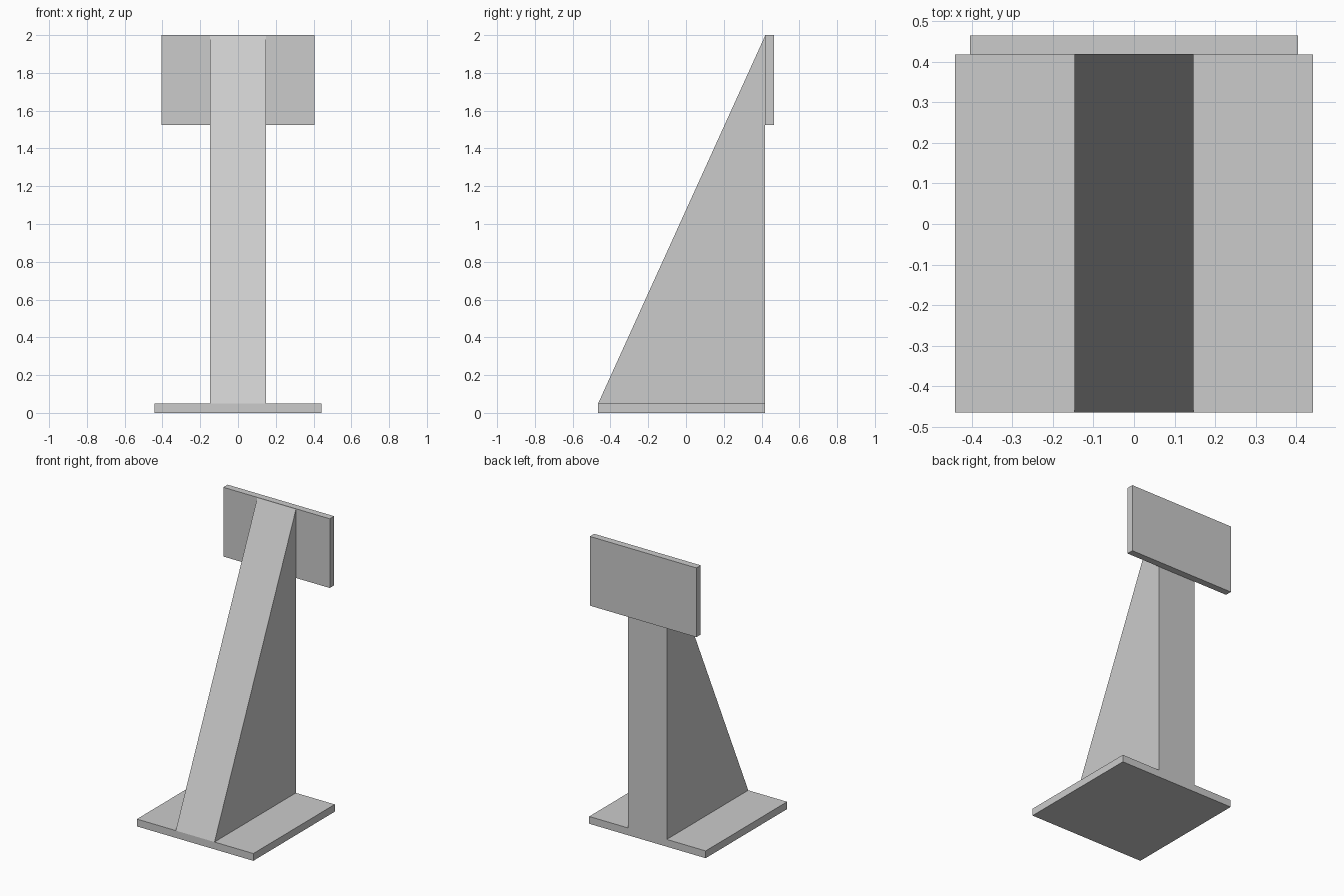
import bpy
import bmesh

if "Cube" in bpy.data.objects:
    bpy.data.objects.remove(bpy.data.objects["Cube"])


def extrude_profile(name, profile, half_width):
    """Extrude a (y, z) side profile along x, centred on x = 0."""
    bm = bmesh.new()
    face = bm.faces.new([bm.verts.new((-half_width, y, z)) for y, z in profile])
    result = bmesh.ops.extrude_face_region(bm, geom=[face])
    verts = [v for v in result["geom"] if isinstance(v, bmesh.types.BMVert)]
    bmesh.ops.translate(bm, verts=verts, vec=(2 * half_width, 0, 0))
    bmesh.ops.recalc_face_normals(bm, faces=bm.faces)
    mesh = bpy.data.meshes.new(name)
    bm.to_mesh(mesh)
    bm.free()
    obj = bpy.data.objects.new(name, mesh)
    bpy.context.collection.objects.link(obj)
    return obj


def rectangle(y0, y1, z0, z1):
    return [(y0, z0), (y1, z0), (y1, z1), (y0, z1)]


FRONT, BACK = -0.465, 0.418
BASE_TOP, TOP = 0.05, 2.0

# Flat base plate
extrude_profile("base_plate", rectangle(FRONT, BACK, 0, BASE_TOP), 0.442)

# Tapered upright: vertical back, sloping front
extrude_profile("wedge_upright",
                [(FRONT, BASE_TOP), (BACK, BASE_TOP), (BACK, TOP - 0.005)], 0.147)

# Panel fixed to the back of the upright
extrude_profile("back_panel", rectangle(BACK, 0.465, 1.525, TOP), 0.404)
